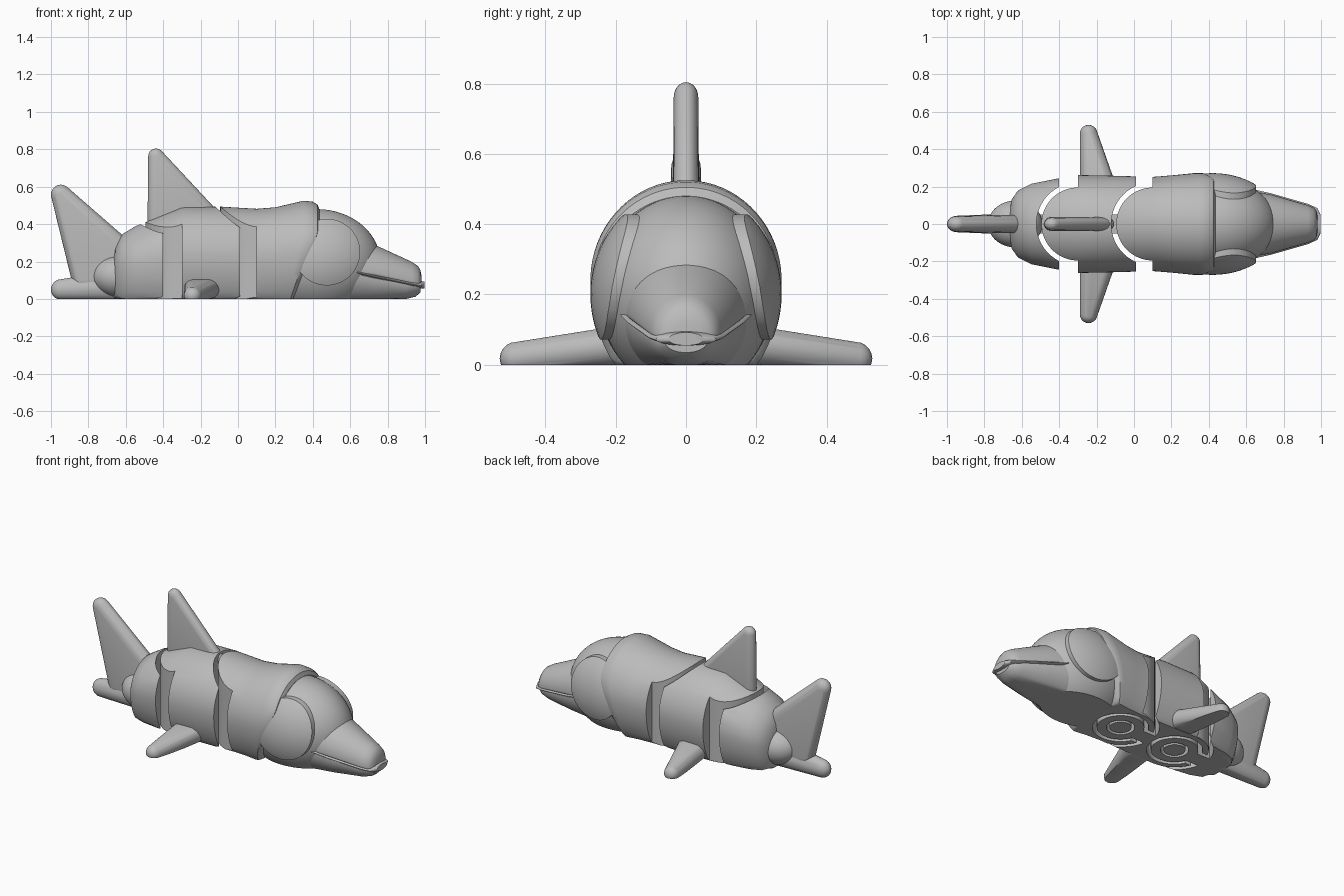
import bpy, bmesh, math
from mathutils import Matrix, Vector

if "Cube" in bpy.data.objects:
    bpy.data.objects.remove(bpy.data.objects["Cube"])

grey = bpy.data.materials.new("plain grey")
grey.use_nodes = True
grey.diffuse_color = (0.5, 0.5, 0.5, 1)
grey.node_tree.nodes["Principled BSDF"].inputs["Base Color"].default_value = (0.5, 0.5, 0.5, 1)


def make(name, bm):
    bmesh.ops.recalc_face_normals(bm, faces=bm.faces)
    mesh = bpy.data.meshes.new(name)
    bm.to_mesh(mesh)
    bm.free()
    mesh.materials.append(grey)
    ob = bpy.data.objects.new(name, mesh)
    bpy.context.collection.objects.link(ob)
    return ob


def clip(bm, point, normal):
    # Remove everything on the normal side of a plane and close the cut
    geom = bm.verts[:] + bm.edges[:] + bm.faces[:]
    cut = bmesh.ops.bisect_plane(bm, geom=geom, plane_co=point, plane_no=normal, clear_outer=True)
    edges = [e for e in cut["geom_cut"] if isinstance(e, bmesh.types.BMEdge)]
    bmesh.ops.contextual_create(bm, geom=edges)


def loft(name, sections, shear=False, n=72):
    # Sections are x, half width, widest height, top, bottom; flat on the ground
    bm = bmesh.new()
    rings = []
    for x, hw, zc, top, bottom in sections:
        ring = []
        for i in range(n):
            a = 2 * math.pi * (i + 0.5) / n
            s = math.sin(a)
            z = max(0, zc + s * ((top - zc) if s > 0 else (zc - bottom)))
            dx = max(0, x - 0.2) * 0.6 * max(0, 1 - z / 0.35) if shear else 0
            ring.append(bm.verts.new((x - dx, hw * math.cos(a), z)))
        rings.append(ring)
    for a, b in zip(rings, rings[1:]):
        for i in range(n):
            j = (i + 1) % n
            bm.faces.new((a[i], a[j], b[j], b[i]))
    bm.faces.new(rings[0])
    bm.faces.new(rings[-1])
    return make(name, bm)


def ellipsoid(name, centre, radii, back=None):
    bm = bmesh.new()
    m = Matrix.Translation(centre) @ Matrix.Diagonal((*radii, 1))
    bmesh.ops.create_uvsphere(bm, u_segments=64, v_segments=40, radius=1, matrix=m)
    clip(bm, (0, 0, 0), (0, 0, -1))
    if back is not None:
        clip(bm, (back, 0, 0), (-1, 0, 0))
    return make(name, bm)


def hull(name, balls, thin=1):
    # Rounded fin: convex hull around balls given as x, y, z, radius
    bm = bmesh.new()
    for x, y, z, r in balls:
        for k in range(11):
            p = math.pi * k / 10
            for i in range(1 if k in (0, 10) else 20):
                a = math.pi * i / 10
                d = Vector((math.sin(p) * math.cos(a), thin * math.sin(p) * math.sin(a), math.cos(p)))
                bm.verts.new(Vector((x, y, z)) + d * r)
    bmesh.ops.convex_hull(bm, input=bm.verts[:])
    bmesh.ops.delete(bm, geom=[v for v in bm.verts if not v.link_faces], context="VERTS")
    clip(bm, (0, 0, 0), (0, 0, -1))
    return make(name, bm)


def box(name, x0, x1, hy, z0, z1):
    bm = bmesh.new()
    m = Matrix.Translation(((x0 + x1) / 2, 0, (z0 + z1) / 2)) @ Matrix.Diagonal((x1 - x0, 2 * hy, z1 - z0, 1))
    bmesh.ops.create_cube(bm, size=1, matrix=m)
    return make(name, bm)


def drum(name, x, r, z0, z1):
    bm = bmesh.new()
    bmesh.ops.create_cone(bm, cap_ends=True, segments=64, radius1=r, radius2=r, depth=z1 - z0,
                          matrix=Matrix.Translation((x, 0, (z0 + z1) / 2)))
    return make(name, bm)


def combine(ob, tool, op):
    mod = ob.modifiers.new("cut", "BOOLEAN")
    mod.operation, mod.object, mod.solver = op, tool, "EXACT"
    bpy.context.view_layer.update()
    mesh = bpy.data.meshes.new_from_object(ob.evaluated_get(bpy.context.evaluated_depsgraph_get()))
    ob.modifiers.clear()
    ob.data = mesh
    bpy.data.objects.remove(tool)


BODY = [(-0.665, 0.08, 0.14, 0.22, 0.0), (-0.655, 0.13, 0.15, 0.28, -0.03), (-0.62, 0.18, 0.17, 0.345, -0.08),
        (-0.55, 0.215, 0.19, 0.388, -0.1), (-0.4, 0.245, 0.21, 0.45, -0.12), (-0.3, 0.262, 0.22, 0.49, -0.12),
        (-0.1, 0.258, 0.22, 0.494, -0.12), (0.1, 0.252, 0.22, 0.482, -0.12), (0.2, 0.26, 0.23, 0.49, -0.12),
        (0.35, 0.272, 0.24, 0.525, -0.12), (0.4, 0.272, 0.24, 0.52, -0.12), (0.425, 0.262, 0.24, 0.505, -0.1),
        (0.435, 0.245, 0.24, 0.48, -0.08)]
REAR_JOINT, FRONT_JOINT = -0.3, 0.1


# Three body segments: rounded tongue at the back, matching hollow at the front
def segment(name, x0, x1, back, front):
    ob = loft(name, BODY, shear=True)
    area = box("area", x0, x1, 0.6, -0.3, 0.9)
    if back is not None:
        combine(area, drum("round_end", back, 0.195, -0.3, 0.9), "UNION")
    combine(ob, area, "INTERSECT")
    if front is not None:
        combine(ob, drum("hollow", front, 0.222, -0.5, 1), "DIFFERENCE")
    if back is not None:
        combine(ob, drum("pocket", back, 0.16, -0.1, 0.13), "DIFFERENCE")
        combine(ob, box("slot", back - 0.3, back - 0.1, 0.075, -0.1, 0.13), "DIFFERENCE")
    return ob


segment("rear_body", -0.9, -0.4, None, REAR_JOINT)
segment("middle_body", REAR_JOINT, 0.01, REAR_JOINT, FRONT_JOINT)
segment("front_body", FRONT_JOINT, 0.9, FRONT_JOINT, None)

# Hinge links and pins under the joints
for label, x in (("rear", REAR_JOINT), ("front", FRONT_JOINT)):
    link = drum(label + "_hinge_link", x, 0.135, 0, 0.11)
    combine(link, box("arm", x - 0.24, x - 0.11, 0.05, 0, 0.11), "UNION")
    combine(link, drum("eye_hole", x, 0.08, -0.1, 0.3), "DIFFERENCE")
    drum(label + "_hinge_pin", x, 0.062, 0, 0.14)

# Head with raised round cheek plates
HEAD = (0.42, 0, 0.2)
ellipsoid("head", HEAD, (0.34, 0.25, 0.28), back=0.27)
for label, side in (("left", 1), ("right", -1)):
    cheek = ellipsoid(label + "_cheek", HEAD, (0.365, 0.272, 0.3))
    bm = bmesh.new()
    m = Matrix.Translation((0.475, side * 0.25, 0.25)) @ Matrix.Rotation(math.pi / 2, 4, "X")
    bmesh.ops.create_cone(bm, cap_ends=True, segments=64, radius1=0.178, radius2=0.178, depth=0.3, matrix=m)
    combine(cheek, make("cheek_cutter", bm), "INTERSECT")

# Beak: upper jaw, thin lip and lower jaw
loft("upper_beak", [(0.6, 0.18, 0.15, 0.34, 0.12), (0.73, 0.158, 0.135, 0.29, 0.1), (0.93, 0.1, 0.09, 0.198, 0.07),
                    (0.96, 0.088, 0.085, 0.178, 0.07), (0.975, 0.07, 0.08, 0.155, 0.07), (0.982, 0.04, 0.08, 0.12, 0.07)])
loft("lip", [(0.6, 0.194, 0.15, 0.165, 0.135), (0.73, 0.165, 0.12, 0.138, 0.105), (0.93, 0.108, 0.08, 0.098, 0.062),
             (0.98, 0.085, 0.072, 0.095, 0.055), (0.998, 0.05, 0.072, 0.092, 0.055)])
loft("lower_beak", [(0.6, 0.182, 0.14, 0.15, -0.04), (0.73, 0.152, 0.11, 0.12, -0.025), (0.9, 0.105, 0.08, 0.09, -0.005),
                    (0.95, 0.085, 0.07, 0.08, 0.012), (0.975, 0.06, 0.065, 0.075, 0.035)])

# Fins
hull("dorsal_fin", [(-0.438, 0, 0.762, 0.042), (-0.438, 0, 0.38, 0.046), (-0.15, 0, 0.45, 0.044)], 0.83)
for label, side in (("left", 1), ("right", -1)):
    hull(label + "_flipper", [(-0.243, side * 0.483, 0.018, 0.047), (-0.235, side * 0.2, 0.055, 0.055),
                              (-0.152, side * 0.2, 0.055, 0.055)])

# Tail root, upright tail fin and its lower lobe
ellipsoid("tail_root", (-0.635, 0, 0.12), (0.145, 0.125, 0.115))
hull("tail_fin", [(-0.947, 0, 0.558, 0.053), (-0.83, 0, 0.1, 0.058), (-0.65, 0, 0.29, 0.06), (-0.62, 0, 0.1, 0.06)], 0.8)
hull("tail_lower_lobe", [(-0.945, 0, 0.05, 0.055), (-0.8, 0, 0.07, 0.06), (-0.66, 0, 0.06, 0.07)], 0.8)

# Smooth shading with sharp part edges
bpy.ops.object.select_all(action="DESELECT")
for ob in bpy.context.collection.objects:
    if ob.type == "MESH" and grey.name in ob.data.materials:
        ob.select_set(True)
        bpy.context.view_layer.objects.active = ob
bpy.ops.object.shade_smooth_by_angle(angle=math.radians(35))
